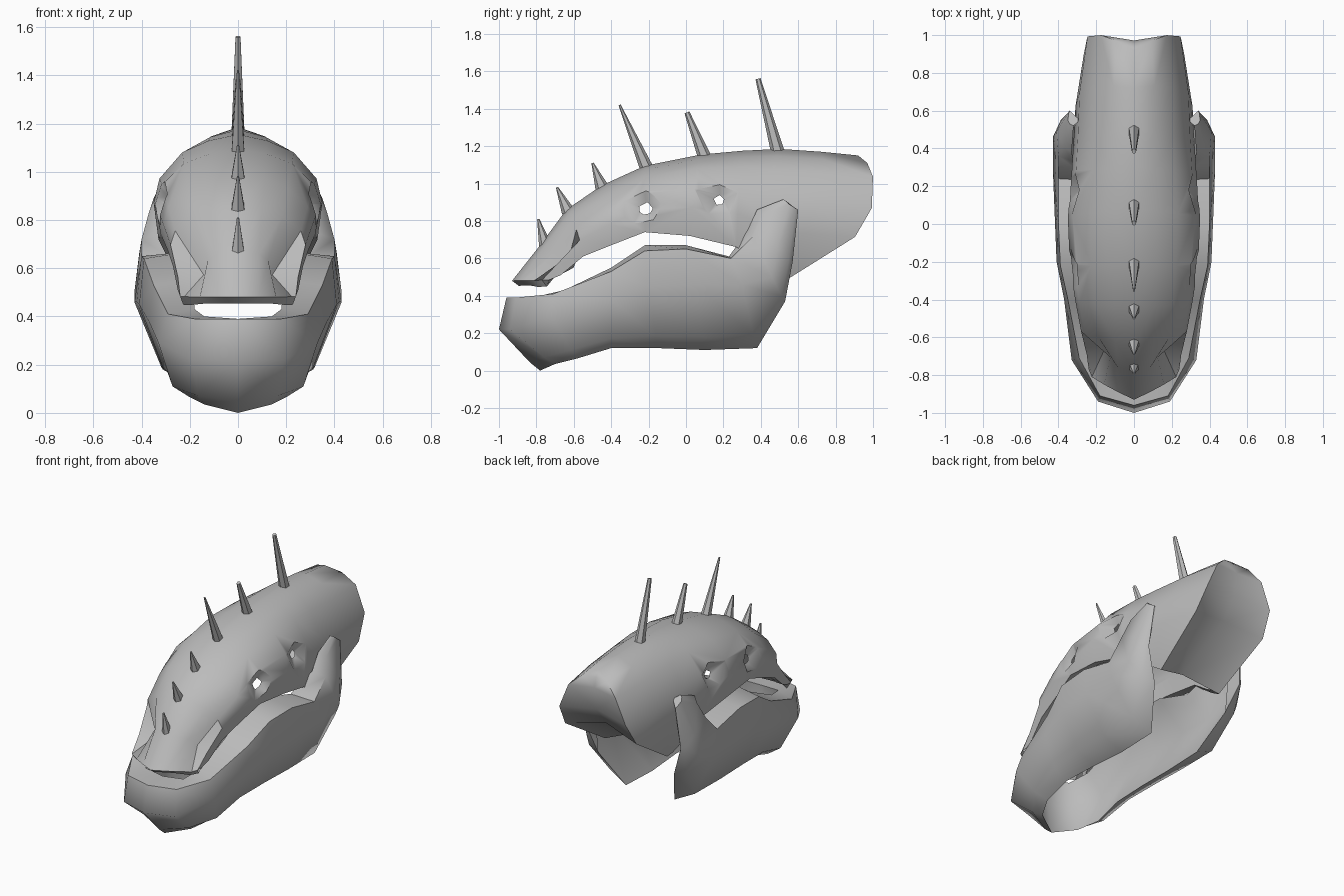
import bpy, bmesh, math
from mathutils import Vector

cube = bpy.data.objects.get("Cube")
if cube:
    bpy.data.objects.remove(cube)

bone = bpy.data.materials.new("bone_grey")
bone.use_nodes = True
bone.diffuse_color = (0.5, 0.5, 0.5, 1)
bone.node_tree.nodes["Principled BSDF"].inputs["Base Color"].default_value = (0.5, 0.5, 0.5, 1)


def select_only(obj):
    bpy.ops.object.select_all(action="DESELECT")
    bpy.context.view_layer.objects.active = obj
    obj.select_set(True)


def make_object(name, bm):
    bmesh.ops.remove_doubles(bm, verts=bm.verts, dist=0.0005)
    bmesh.ops.recalc_face_normals(bm, faces=bm.faces)
    mesh = bpy.data.meshes.new(name)
    bm.to_mesh(mesh)
    bm.free()
    obj = bpy.data.objects.new(name, mesh)
    bpy.context.collection.objects.link(obj)
    mesh.materials.append(bone)
    return obj


def smooth(obj, angle):
    select_only(obj)
    bpy.ops.object.shade_smooth_by_angle(angle=math.radians(angle))


def loft(bm, sections, closed=False):
    """Skin neighbouring sections with quads, on both sides of the midline."""
    for side in (1, -1):
        rows = [[bm.verts.new((p[0] * side, p[1], p[2])) for p in s] for s in sections]
        count = len(rows[0])
        for a, b in zip(rows, rows[1:]):
            for i in range(count if closed else count - 1):
                j = (i + 1) % count
                bm.faces.new((a[i], a[j], b[j], b[i]))
        if closed:
            bm.faces.new(rows[-1])


# Skull: half sections from crest to mouth edge
PROFILE = [(0, 0), (0.35, 0.06), (0.66, 0.17), (0.93, 0.42), (1, 0.65), (1, 1)]


def skull_section(yt, zt, yb, zb, w, wb, power):
    points = []
    for i, (fx, fz) in enumerate(PROFILE):
        t = i / 5
        x = wb if i == 5 else fx * w
        y = yt + (yb - yt) * t ** power + 0.012 * (power - 1) * math.sin(math.pi * t)
        points.append(Vector((x, y, zt + (zb - zt) * fz)))
    return points


# crest y, crest z, edge y, edge z, width, edge width, backward sweep
SKULL = [
    (-.93, .48, -.73, .485, .24, .24, 1),
    (-.78, .67, -.67, .51, .25, .25, 1),
    (-.64, .86, -.55, .61, .28, .27, 1),
    (-.45, .99, -.4, .67, .31, .29, 1),
    (-.22, 1.095, -.22, .74, .34, .32, 1),
    (.08, 1.155, .02, .72, .35, .33, 1),
    (.3, 1.175, .27, .66, .33, .3, 1),
    (.5, 1.185, .42, .55, .32, .27, 1),
    (.72, 1.17, .5, .5, .31, .25, 3),
    (.92, 1.15, .53, .48, .265, .23, 8),
]
sections = [skull_section(*row) for row in SKULL]
# Nostril hollows
sections[1][2] += Vector((-.04, .03, -.01))
sections[1][3] += Vector((-.09, .08, -.03))
# Hollow back of the skull
sections.append([Vector((0, p.y - 0.07 * i / 5, p.z + 0.08 * (i / 5) ** 2))
                 for i, p in enumerate(sections[-1])])
bm = bmesh.new()
loft(bm, sections)
skull = make_object("skull", bm)
shell = skull.modifiers.new("shell", "SOLIDIFY")
shell.thickness = 0.045
shell.offset = -1


# Eye sockets and temple openings: shallow, wide funnels
cutters = []


def cut_opening(name, centre, direction, inner, outer):
    for side in (1, -1):
        bm = bmesh.new()
        bmesh.ops.create_cone(bm, cap_ends=True, segments=5, radius1=inner,
                              radius2=outer, depth=0.12)
        d = Vector((direction[0] * side, direction[1], direction[2]))
        bmesh.ops.rotate(bm, verts=bm.verts, matrix=d.to_track_quat("Z", "Y").to_matrix())
        bmesh.ops.translate(bm, verts=bm.verts,
                            vec=(centre[0] * side, centre[1], centre[2]))
        cutter = make_object(name + "_cutter", bm)
        cutter.hide_render = True
        cutters.append(cutter)
        cut = skull.modifiers.new(name, "BOOLEAN")
        cut.object = cutter
        cut.solver = "EXACT"


cut_opening("eye_socket", (.335, -.22, .87), (1, -.3, .2), 0.01, 0.24)
cut_opening("temple_opening", (.33, .18, .92), (1, 0, .25), 0.01, 0.23)
select_only(skull)
for mod in list(skull.modifiers):
    bpy.ops.object.modifier_apply(modifier=mod.name)
smooth(skull, 50)
for cutter in cutters:
    bpy.data.objects.remove(cutter)

# Lower jaw: inner rim, outer rim, widest bulge and curled-in lower edge
JAW = [
    ((0, -.8, .39), (0, -.96, .39), (0, -1, .22), (0, -.78, 0)),
    ((.14, -.78, .4), (.18, -.91, .39), (.19, -.94, .22), (.14, -.7, .035)),
    ((.18, -.65, .43), (.29, -.71, .41), (.33, -.72, .29), (.2, -.58, .065)),
    ((.19, -.4, .55), (.35, -.4, .53), (.37, -.4, .38), (.2, -.4, .12)),
    ((.2, -.22, .67), (.39, -.22, .64), (.41, -.2, .45), (.19, -.15, .12)),
    ((.2, 0, .67), (.4, 0, .65), (.42, .05, .46), (.18, .1, .11)),
    ((.23, .23, .61), (.4, .24, .6), (.43, .3, .46), (.18, .38, .12)),
    ((.32, .33, .75), (.4, .36, .72), (.43, .46, .5), (.28, .53, .37)),
    ((.33, .38, .86), (.37, .41, .83), (.41, .49, .66), (.36, .57, .58)),
    ((.32, .52, .915), (.34, .53, .91), (.35, .55, .89), (.34, .6, .86)),
]


def blend(a, b, fx, fy, fz):
    return Vector(p + (q - p) * f for p, q, f in zip(a, b, (fx, fy, fz)))


rings = []
for rim, shoulder, bulge, low in JAW:
    belly = blend(low, bulge, 0.55, 0.25, 0.2)
    lining = Vector((bulge[0] * 0.82, bulge[1] + 0.3 * max(0, -bulge[1] - 0.4), bulge[2]))
    rings.append([rim, shoulder, bulge, belly, low, lining])
bm = bmesh.new()
loft(bm, rings, closed=True)
smooth(make_object("lower_jaw", bm), 60)

# Crest spikes: base y, base z, tip y, tip z
SPIKES = [
    (-.75, .66, -.79, .81), (-.63, .85, -.69, .98), (-.45, .98, -.5, 1.11),
    (-.21, 1.08, -.355, 1.42), (.1, 1.14, .005, 1.38), (.49, 1.17, .385, 1.56),
]
for n, (by, bz, ty, tz) in enumerate(SPIKES):
    base, tip = Vector((0, by, bz)), Vector((0, ty, tz))
    axis = tip - base
    bm = bmesh.new()
    bmesh.ops.create_cone(bm, cap_ends=True, segments=6, radius1=0.036,
                          radius2=0.014 if n > 3 else 0.006, depth=axis.length)
    bmesh.ops.scale(bm, verts=bm.verts, vec=(0.85, 1, 1))
    bmesh.ops.rotate(bm, verts=bm.verts,
                     matrix=Vector((0, 0, 1)).rotation_difference(axis).to_matrix())
    bmesh.ops.translate(bm, verts=bm.verts, vec=(base + tip) / 2)
    smooth(make_object("crest_spike_%d" % (n + 1), bm), 40)
